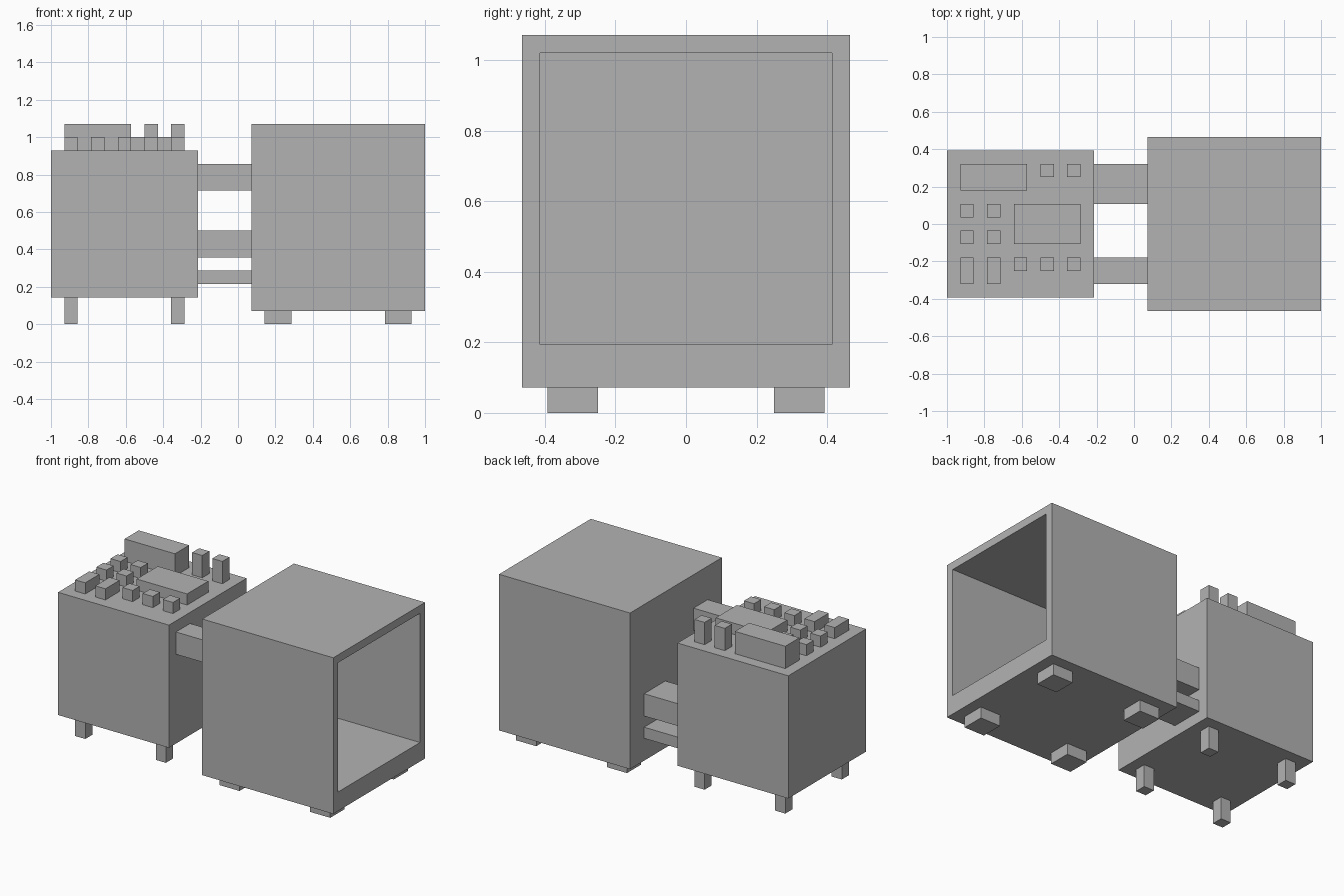
import bpy
import bmesh
from mathutils import Vector

if "Cube" in bpy.data.objects:
    bpy.data.objects.remove(bpy.data.objects["Cube"], do_unlink=True)

U = 1 / 14  # the whole model sits on this block grid

grey = bpy.data.materials.new("plain_grey")
grey.use_nodes = True
colour = (0.45, 0.45, 0.45, 1)
grey.diffuse_color = colour
grey.node_tree.nodes["Principled BSDF"].inputs["Base Color"].default_value = colour


def box(name, x, y, z, edit=None):
    """Block spanning (low, high) grid steps on each axis."""
    spans = (x, y, z)
    bm = bmesh.new()
    bmesh.ops.create_cube(bm, size=1)
    for v in bm.verts:
        v.co = Vector([s[1] * U if c > 0 else s[0] * U for c, s in zip(v.co, spans)])
    if edit:
        edit(bm)
    mesh = bpy.data.meshes.new(name)
    bm.to_mesh(mesh)
    bm.free()
    mesh.materials.append(grey)
    obj = bpy.data.objects.new(name, mesh)
    bpy.context.collection.objects.link(obj)
    return obj


def hollow(bm):
    """Open the +x side, leaving a thicker floor than the other walls."""
    bm.normal_update()
    face = max(bm.faces, key=lambda f: f.normal.x)
    bmesh.ops.inset_region(bm, faces=[face], thickness=U)
    low = min(v.co.z for v in face.verts)
    for v in face.verts:
        if v.co.z < low + U / 2:
            v.co.z += U
    inner = bmesh.ops.extrude_discrete_faces(bm, faces=[face])["faces"][0]
    bmesh.ops.translate(bm, verts=inner.verts, vec=(-12 * U, 0, 0))


# Main bodies
box("open_cabinet", (1, 14), (-6.5, 6.5), (1, 15), hollow)
box("control_box", (-14, -3), (-5.5, 5.5), (2, 13))

# Feet under both bodies
for side in (-1, 1):
    end = "front" if side < 0 else "back"
    for x in (2, 11):
        y = sorted((3.5 * side, 5.5 * side))
        box(f"{end}_cabinet_foot", (x, x + 2), y, (0, 1))
    for x in (-13, -5):
        y = sorted((3.5 * side, 4.5 * side))
        box(f"{end}_control_box_leg", (x, x + 1), y, (0, 2))

# Ducts joining the bodies
box("front_duct", (-3, 1), (-4.5, -2.5), (10, 12))
box("back_upper_duct", (-3, 1), (1.5, 4.5), (5, 7))
box("back_lower_duct", (-3, 1), (1.5, 4.5), (3, 4))

# Tall parts at the back of the control panel
box("display_block", (-13, -8), (2.5, 4.5), (13, 15))
for x in (-7, -5):
    box("tall_peg", (x, x + 1), (3.5, 4.5), (13, 15))

# Low parts on the control panel
box("wide_pad", (-9, -4), (-1.5, 1.5), (13, 14))
for x in (-13, -11):
    for y in (-1.5, 0.5):
        box("square_button", (x, x + 1), (y, y + 1), (13, 14))
    box("long_button", (x, x + 1), (-4.5, -2.5), (13, 14))
for x in (-9, -7, -5):
    box("front_button", (x, x + 1), (-3.5, -2.5), (13, 14))
